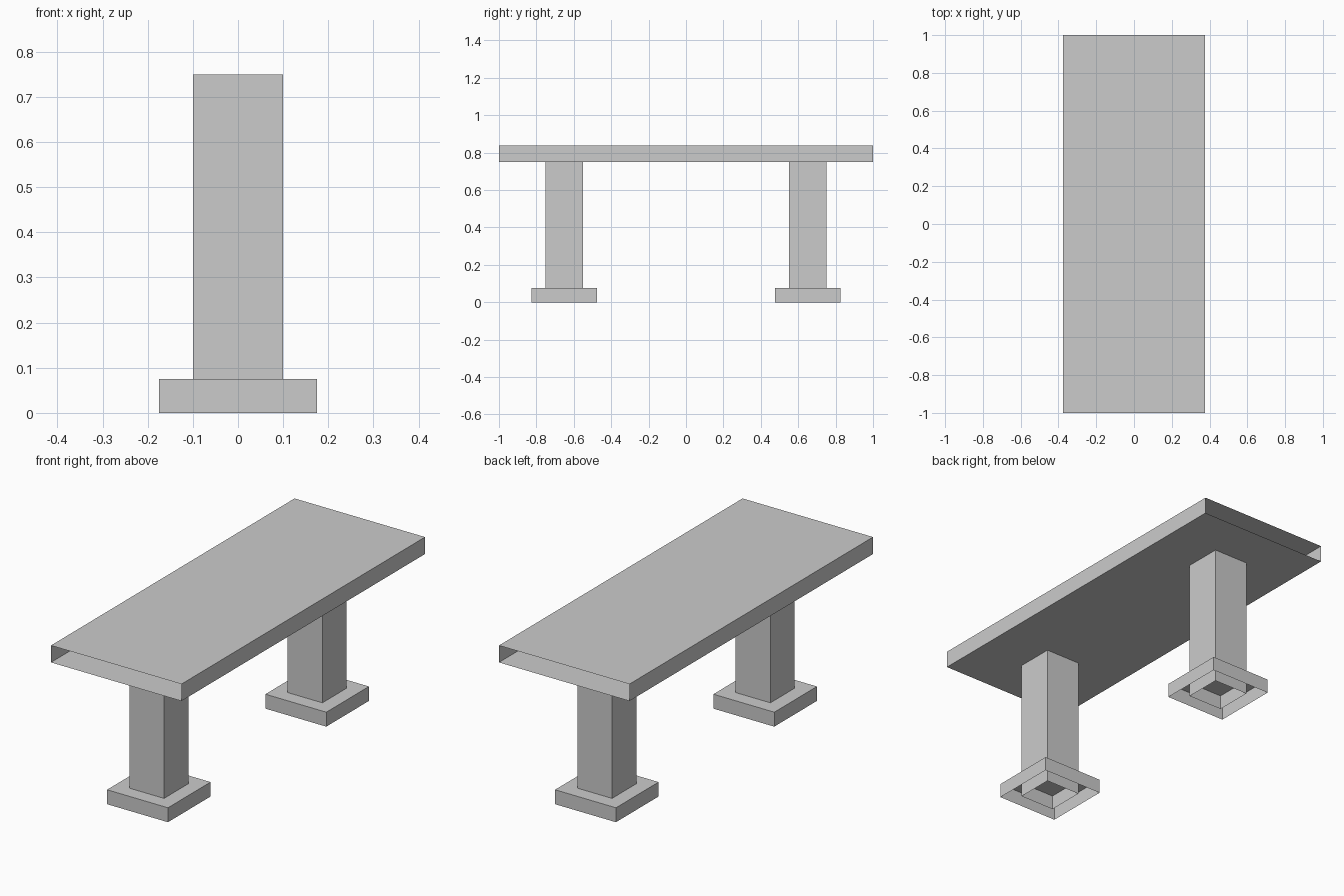
import bpy
import bmesh
from mathutils import Vector

if "Cube" in bpy.data.objects:
    bpy.data.objects.remove(bpy.data.objects["Cube"])

grey = bpy.data.materials.new("light_grey")
grey.diffuse_color = (0.6, 0.6, 0.6, 1.0)
grey.use_nodes = True
grey.node_tree.nodes["Principled BSDF"].inputs["Base Color"].default_value = grey.diffuse_color


def open_box(name, low, high, open_sides):
    """Box between two corners, without the faces that point along open_sides."""
    low, high = Vector(low), Vector(high)
    bm = bmesh.new()
    bmesh.ops.create_cube(bm, size=1.0)
    bmesh.ops.scale(bm, vec=high - low, verts=bm.verts)
    bmesh.ops.translate(bm, vec=(low + high) / 2, verts=bm.verts)
    bm.normal_update()
    removed = [f for f in bm.faces
               if any(f.normal.dot(Vector(d)) > 0.9 for d in open_sides)]
    bmesh.ops.delete(bm, geom=removed, context='FACES')
    mesh = bpy.data.meshes.new(name)
    bm.to_mesh(mesh)
    bm.free()
    mesh.materials.append(grey)
    obj = bpy.data.objects.new(name, mesh)
    bpy.context.collection.objects.link(obj)
    return obj


UP, DOWN = (0, 0, 1), (0, 0, -1)
FRONT, BACK = (0, -1, 0), (0, 1, 0)

# Table top: a hollow sleeve, open at both short ends
open_box("table_top", (-0.375, -1, 0.75), (0.375, 1, 0.838), (FRONT, BACK))

# Two pedestals: hollow column running through a foot that is open below
for side, y in (("front", -0.65), ("back", 0.65)):
    open_box(side + "_leg", (-0.1, y - 0.1, 0), (0.1, y + 0.1, 0.75), (UP, DOWN))
    open_box(side + "_foot", (-0.175, y - 0.175, 0), (0.175, y + 0.175, 0.075), (DOWN,))
